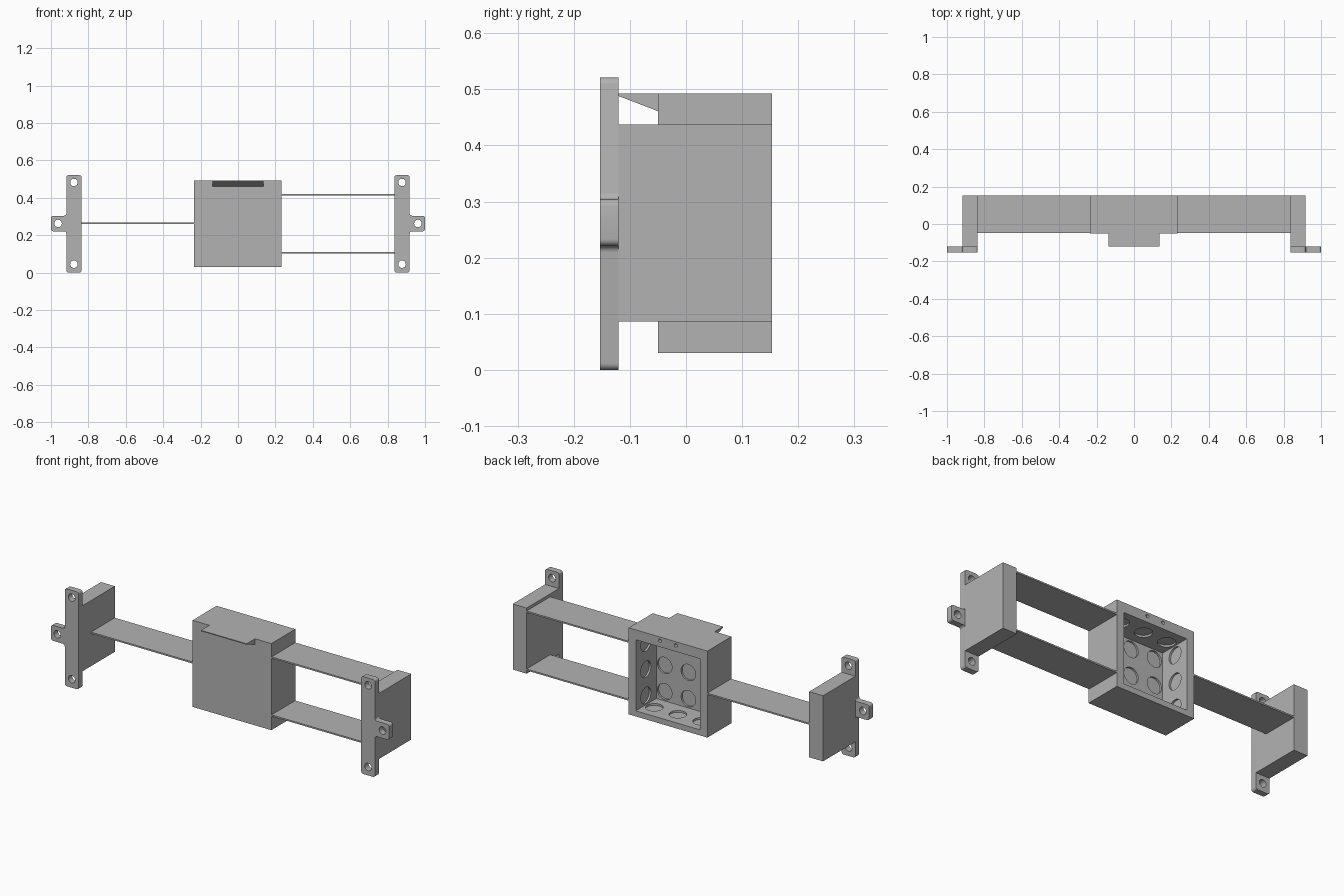
import bpy, bmesh, math
from mathutils import Vector

cube = bpy.data.objects.get("Cube")
if cube:
    bpy.data.objects.remove(cube, do_unlink=True)

grey = bpy.data.materials.new("plain_grey")
grey.use_nodes = True
GREY = (0.45, 0.45, 0.45, 1)
grey.diffuse_color = GREY
grey.node_tree.nodes["Principled BSDF"].inputs["Base Color"].default_value = GREY

FRONT, BACK, PANEL = -0.05, 0.153, -0.12


def finish(bm, name):
    bmesh.ops.recalc_face_normals(bm, faces=bm.faces)
    mesh = bpy.data.meshes.new(name)
    bm.to_mesh(mesh)
    bm.free()
    mesh.materials.append(grey)
    obj = bpy.data.objects.new(name, mesh)
    bpy.context.collection.objects.link(obj)
    return obj


def box(name, x, y, z):
    bm = bmesh.new()
    bmesh.ops.create_cube(bm, size=1)
    for v in bm.verts:
        v.co = [a + (c + 0.5) * (b - a) for c, (a, b) in zip(v.co, (x, y, z))]
    return finish(bm, name)


def prism(name, points, axis, start, end, radius=0):
    """Extrude a 2D outline along x or y, optionally rounding its corners."""
    place = (lambda p, d: (d, *p)) if axis == 0 else (lambda p, d: (p[0], d, p[1]))
    bm = bmesh.new()
    face = bm.faces.new([bm.verts.new(place(p, start)) for p in points])
    if radius:
        bmesh.ops.bevel(bm, geom=bm.verts[:], offset=radius, segments=4,
                        profile=0.5, affect='VERTICES')
    bm.faces.ensure_lookup_table()
    out = bmesh.ops.extrude_face_region(bm, geom=bm.faces[:], use_keep_orig=True)
    shift = Vector((0, 0, 0))
    shift[axis] = end - start
    bmesh.ops.translate(bm, vec=shift,
                        verts=[g for g in out["geom"] if isinstance(g, bmesh.types.BMVert)])
    return finish(bm, name)


def rod(centre, direction, radius, length):
    bm = bmesh.new()
    bmesh.ops.create_cone(bm, cap_ends=True, segments=32, radius1=radius,
                          radius2=radius, depth=length)
    turn = Vector((0, 0, 1)).rotation_difference(Vector(direction)).to_matrix()
    bmesh.ops.rotate(bm, verts=bm.verts, matrix=turn)
    bmesh.ops.translate(bm, verts=bm.verts, vec=centre)
    return finish(bm, "cutter")


def cut(target, cutter):
    cutter.hide_render = True
    mod = target.modifiers.new("cut", 'BOOLEAN')
    mod.operation = 'DIFFERENCE'
    mod.solver = 'EXACT'
    mod.object = cutter
    bpy.context.view_layer.objects.active = target
    bpy.ops.object.modifier_apply(modifier=mod.name)
    bpy.data.objects.remove(cutter, do_unlink=True)


# Central housing, open at the back
housing = box("housing", (-0.234, 0.232), (FRONT, BACK), (0.03, 0.493))
W, FLOOR, TOP, INNER = 0.19, 0.06, 0.44, -0.02
cut(housing, box("cutter", (-W, W), (INNER, BACK + 0.1), (FLOOR, TOP)))

# Round recesses in the inner walls
R, DEPTH, MID, STEP, SIDE_Y = 0.043, 0.02, 0.25, 0.14, 0.068
for i in (-1, 0, 1):
    for j in (-1, 0, 1):
        cut(housing, rod((i * STEP, INNER, MID + j * STEP), (0, 1, 0), R, DEPTH))
    for s in (-1, 1):
        cut(housing, rod((s * W, SIDE_Y, MID + i * STEP), (1, 0, 0), R, DEPTH))
    for z in (FLOOR, TOP):
        cut(housing, rod((i * STEP, SIDE_Y, z), (0, 0, 1), R, DEPTH))

# Screw holes in the upper rim
for s in (-1, 1):
    cut(housing, rod((s * 0.047, BACK, 0.473), (0, 1, 0), 0.009, 0.08))

# Wedge lip on the front top edge
prism("front_lip", [(FRONT, 0.493), (PANEL, 0.493), (PANEL, 0.488), (FRONT, 0.461)],
      0, -0.135, 0.135)

# Flat arms
box("right_arm", (-0.84, -0.234), (FRONT + 0.003, BACK), (0.26, 0.268))
for name, z in (("left_upper_arm", 0.417), ("left_lower_arm", 0.107)):
    box(name, (0.232, 0.84), (FRONT + 0.003, BACK), (z - 0.004, z + 0.004))

# End brackets: deep block plus a drilled mounting plate
for side, s in (("left", 1), ("right", -1)):
    box(side + "_bracket_block", sorted((s * 0.836, s * 0.918)), (PANEL, BACK), (0.086, 0.437))
    a, b, c = s * 0.836, s * 0.918, s
    outline = [(a, 0), (b, 0), (b, 0.221), (c, 0.221), (c, 0.304), (b, 0.304),
               (b, 0.521), (a, 0.521)]
    plate = prism(side + "_mounting_plate", outline, 1, -0.153, PANEL, 0.012)
    for x, z in ((0.877, 0.045), (0.877, 0.482), (0.962, 0.263)):
        cut(plate, rod((s * x, -0.14, z), (0, 1, 0), 0.02, 0.2))

# Smooth the round walls, keep edges sharp
bpy.ops.object.select_all(action='DESELECT')
for obj in bpy.context.collection.objects:
    if obj.type == 'MESH' and ("plate" in obj.name or obj.name == "housing"):
        obj.select_set(True)
        bpy.context.view_layer.objects.active = obj
bpy.ops.object.shade_smooth_by_angle(angle=math.radians(30))
